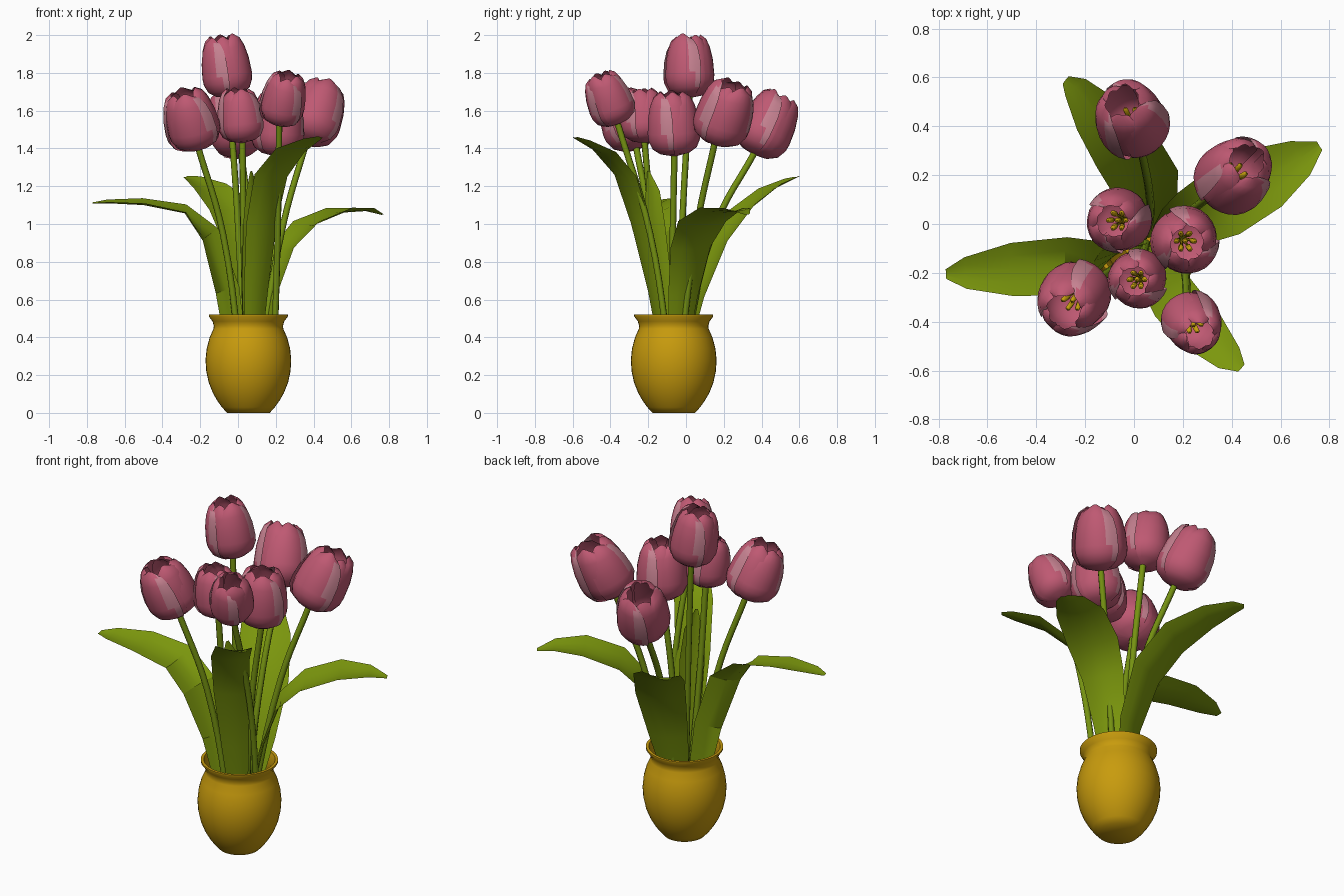
import bpy, bmesh, math, random
from mathutils import Vector

cube = bpy.data.objects.get("Cube")
if cube:
    bpy.data.objects.remove(cube, do_unlink=True)
random.seed(4)


def material(name, rgb):
    m = bpy.data.materials.new(name)
    m.use_nodes = True
    color = (*rgb, 1)
    m.diffuse_color = color
    m.node_tree.nodes["Principled BSDF"].inputs["Base Color"].default_value = color
    return m


PINK = material("petal pink", (0.52, 0.10, 0.17))
PALE = material("pale petal edge", (0.56, 0.22, 0.28))
LEAF = material("leaf green", (0.20, 0.31, 0.004))
STEM = material("stem green", (0.18, 0.29, 0.006))
POT = material("ochre glaze", (0.58, 0.33, 0.004))
POLLEN = material("stamen yellow", (0.56, 0.35, 0.004))


def finish(name, bm, mats, angle=50):
    mesh = bpy.data.meshes.new(name)
    bm.to_mesh(mesh)
    bm.free()
    obj = bpy.data.objects.new(name, mesh)
    bpy.context.collection.objects.link(obj)
    for m in mats:
        mesh.materials.append(m)
    bpy.ops.object.select_all(action='DESELECT')
    obj.select_set(True)
    bpy.context.view_layer.objects.active = obj
    bpy.ops.object.shade_smooth_by_angle(angle=math.radians(angle))


def grid(bm, rows, mat_rule=None):
    """Skin a list of equal-length point rows."""
    vs = [[bm.verts.new(p) for p in row] for row in rows]
    for i in range(len(vs) - 1):
        for j in range(len(vs[0]) - 1):
            f = bm.faces.new((vs[i][j], vs[i][j + 1], vs[i + 1][j + 1], vs[i + 1][j]))
            if mat_rule:
                f.material_index = mat_rule(i, j)


def lerp_table(table, t):
    for (t0, v0), (t1, v1) in zip(table, table[1:]):
        if t <= t1:
            return v0 + (v1 - v0) * (t - t0) / (t1 - t0)
    return table[-1][1]


# Pot: lathed profile with a flared rim and hollow inside
CENTRE = Vector((0.055, -0.065, 0))
profile = [(0, 0), (.113, 0), (.14, .03), (.165, .065), (.188, .105), (.21, .16), (.223, .22),
           (.227, .28), (.221, .34), (.205, .4), (.185, .445), (.183, .46), (.19, .485),
           (.209, .51), (.209, .52), (.193, .52), (.172, .46), (.19, .4), (.21, .27), (.1, .03), (0, .03)]
bm = bmesh.new()
ring = [bm.verts.new(CENTRE + Vector((r, 0, z))) for r, z in profile]
edges = [bm.edges.new(pair) for pair in zip(ring, ring[1:])]
bmesh.ops.spin(bm, geom=ring + edges, cent=CENTRE, axis=(0, 0, 1),
               angle=math.tau, steps=40, use_duplicate=False)
bmesh.ops.remove_doubles(bm, verts=bm.verts, dist=0.0005)
bmesh.ops.recalc_face_normals(bm, faces=bm.faces)
finish("pot", bm, [POT], 65)

# Petal shape along its length: radius and width, with blunt incurved tips
RADIUS = [(0, .1), (.04, .55), (.12, .84), (.25, .98), (.36, 1), (.6, .95), (.8, .84), (.93, .7), (1, .48)]
WIDTH = [(0, 1), (.6, 1), (.8, .95), (.93, .8), (1, .4)]
LEVELS = [0, .04, .12, .25, .36, .6, .8, .93, 1]
COLS = 8


def flower(name, base, top, radius):
    base, top = Vector(base), Vector(top)
    axis = top - base
    height = axis.length
    turn = Vector((0, 0, 1)).rotation_difference(axis)
    spin = random.uniform(0, math.tau)
    bm = bmesh.new()
    for k in range(6):
        outer = k % 2 == 0
        size = radius * (1 if outer else .93)
        heading = spin + k * math.tau / 6 + random.uniform(-.1, .1)
        tall = height * random.uniform(.95, 1.01)
        rows = []
        for t in LEVELS:
            row = []
            for j in range(COLS + 1):
                u = j / COLS * 2 - 1
                a = heading + u * .95 * lerp_table(WIDTH, t)
                # one edge lifts out, the midrib bulges slightly
                r = size * lerp_table(RADIUS, t) * (1 + .04 * u + .05 * (1 - abs(u)) * t)
                z = tall * (t - .05 * t * t * u * u)
                row.append(base + turn @ Vector((r * math.cos(a), r * math.sin(a), z)))
            rows.append(row)

        # pale blotch along the lifted edge, broadest towards the tip
        def blotch(i, j):
            return int(outer and ((j == COLS - 1 and i >= 2) or (j == COLS - 2 and 4 <= i <= 6)))
        grid(bm, rows, blotch)
    finish(name + "_petals", bm, [PINK, PALE], 60)

    # Pistil with a ring of stamens
    bm = bmesh.new()
    for k in range(7):
        a = k * math.tau / 6
        spread = 0 if k == 6 else radius * .28
        foot = Vector((spread * .3 * math.cos(a), spread * .3 * math.sin(a), height * .05))
        tip = Vector((spread * math.cos(a), spread * math.sin(a), height * .55))
        rows = []
        for t, r in ((0, .006), (.6, .006), (.66, .012), (.95, .011), (1, .001)):
            c = foot.lerp(tip, t)
            rows.append([base + turn @ (c + Vector((r * math.cos(b), r * math.sin(b), 0)))
                         for b in (n * math.tau / 6 for n in range(7))])
        grid(bm, rows)
    bmesh.ops.remove_doubles(bm, verts=bm.verts, dist=0.0001)
    bmesh.ops.recalc_face_normals(bm, faces=bm.faces)
    finish(name + "_stamens", bm, [POLLEN])


def stem(name, foot, mid, base, top):
    """Round stalk that arrives along the flower's axis."""
    foot, mid, base, top = map(Vector, (foot, mid, base, top))
    curve = bpy.data.curves.new(name, 'CURVE')
    curve.dimensions = '3D'
    curve.bevel_depth = 0.017
    curve.bevel_resolution = 2
    curve.use_fill_caps = True
    curve.resolution_u = 6
    s = curve.splines.new('BEZIER')
    s.bezier_points.add(2)
    for p, co in zip(s.bezier_points, (foot, mid, base + (top - base) * .06)):
        p.co = co
        p.handle_left_type = p.handle_right_type = 'AUTO'
    curve.materials.append(STEM)
    bpy.context.collection.objects.link(bpy.data.objects.new(name, curve))


# Each tulip: stem foot, stem middle, flower base, flower top, flower radius
tulips = {
    "back": ((.06, -.04, .1), (.06, .15, .98), (.02, .36, 1.37), (-.05, .51, 1.69), .146),
    "left_back": ((.09, -.05, .1), (.24, .06, 1.0), (.36, .15, 1.43), (.47, .26, 1.75), .150),
    "tallest": ((.04, -.05, .1), (0, -.02, 1.0), (-.045, .02, 1.67), (-.09, .01, 2.0), .132),
    "left": ((.10, -.07, .1), (.14, -.07, .9), (.20, -.06, 1.36), (.22, -.08, 1.71), .139),
    "centre": ((.05, -.08, .1), (.03, -.17, .9), (.025, -.22, 1.43), (0, -.235, 1.72), .121),
    "right_front": ((.03, -.09, .1), (-.08, -.18, .95), (-.21, -.26, 1.40), (-.29, -.36, 1.71), .146),
    "left_front": ((.19, -.08, .25), (.21, -.19, .95), (.215, -.36, 1.53), (.27, -.46, 1.80), .120),
}
for key, (foot, mid, base, top, radius) in tulips.items():
    stem(key + "_stem", foot, mid, base, top)
    flower(key + "_tulip", base, top, radius)


def leaf(name, stations, side_low, side_high, fold=.2):
    """Channelled, twisting blade: stations are (x, y, z, width) along the midrib."""
    side_low, side_high = Vector(side_low).normalized(), Vector(side_high).normalized()
    pts = [Vector(s[:3]) for s in stations]
    bm = bmesh.new()
    rows = []
    for i, s in enumerate(stations):
        along = (pts[min(i + 1, len(pts) - 1)] - pts[max(i - 1, 0)]).normalized()
        side = side_low.lerp(side_high, min(1, i / 3))
        across = (side - along * side.dot(along)).normalized()
        normal = along.cross(across)
        if normal.z < 0:
            normal = -normal
        half = s[3] / 2
        rows.append([pts[i] + across * u * half + normal * fold * half * (u * u - .4)
                     for u in (-1, -.5, 0, .5, 1)])
    grid(bm, rows)
    bmesh.ops.recalc_face_normals(bm, faces=bm.faces)
    finish(name, bm, [LEAF], 30)


leaf("right_leaf", [(.01, -.09, .2, .1), (-.06, -.12, .65, .15), (-.155, -.155, .94, .2),
                    (-.28, -.17, 1.07, .24), (-.5, -.185, 1.11, .22), (-.69, -.2, 1.115, .13),
                    (-.77, -.205, 1.11, .04)], (1, .15, 0), (.15, 1, .1))
leaf("left_leaf", [(.1, -.05, .2, .08), (.17, -.01, .62, .18), (.25, .03, .87, .24),
                   (.37, .09, 1.0, .29), (.54, .19, 1.07, .27), (.68, .27, 1.075, .16),
                   (.76, .32, 1.05, .04)], (-.5, .9, 0), (-.5, .9, 0))
leaf("back_leaf", [(.06, -.03, .2, .1), (.07, .07, .62, .22), (.045, .18, .9, .28),
                   (-.035, .31, 1.08, .28), (-.15, .45, 1.19, .21), (-.24, .56, 1.24, .11),
                   (-.28, .59, 1.25, .04)], (1, .4, 0), (1, .4, 0))
leaf("front_leaf", [(.08, -.1, .2, .08), (.1, -.17, .65, .15), (.13, -.25, 1.0, .19),
                    (.18, -.33, 1.25, .21), (.28, -.44, 1.38, .2), (.39, -.55, 1.44, .12),
                    (.44, -.59, 1.46, .04)], (.8, .5, 0), (.8, .5, 0))
leaf("inner_leaf", [(.06, -.09, .2, .07), (.07, -.13, .7, .13), (.08, -.17, 1.0, .14),
                    (.08, -.18, 1.17, .1), (.07, -.2, 1.28, .015)], (.7, .8, 0), (.7, .8, 0))
